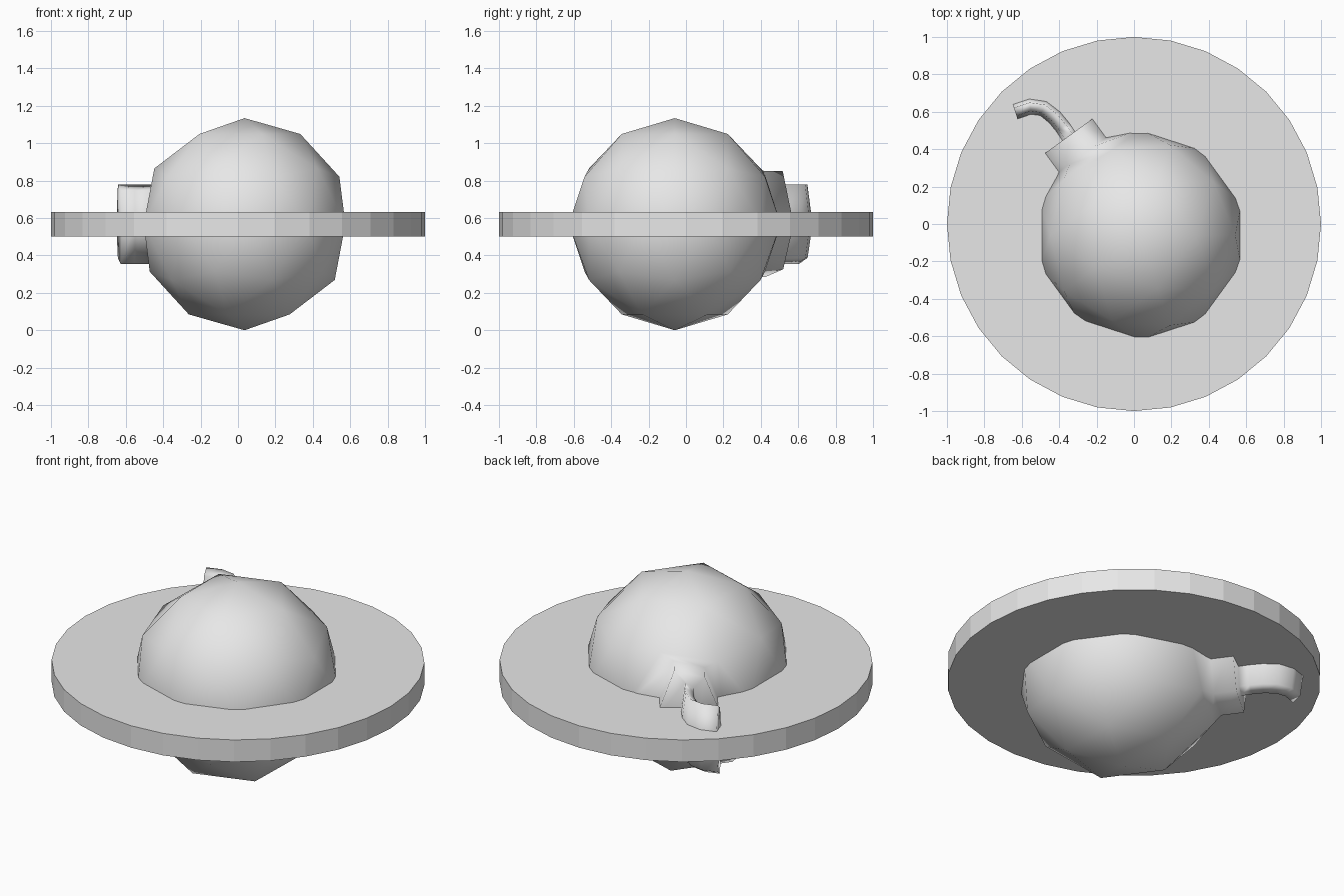
import bpy
import bmesh
import math
from mathutils import Vector

if "Cube" in bpy.data.objects:
    bpy.data.objects.remove(bpy.data.objects["Cube"], do_unlink=True)

grey = bpy.data.materials.new("light_grey")
grey.use_nodes = True
grey.diffuse_color = (0.8, 0.8, 0.8, 1)
grey.node_tree.nodes["Principled BSDF"].inputs["Base Color"].default_value = (0.8, 0.8, 0.8, 1)

# Flat disc around the middle
bpy.ops.mesh.primitive_cylinder_add(vertices=32, radius=1, depth=0.13, location=(0, 0, 0.567))
disc = bpy.context.object
disc.name = "disc"
disc.data.materials.append(grey)

# Round body: low-poly ball
RADIUS = 0.567
CENTRE = Vector((0.035, -0.06, RADIUS))
bm = bmesh.new()
bmesh.ops.create_icosphere(bm, subdivisions=2, radius=RADIUS)

# Merge the six triangles around one equator point into a hexagon
angle = math.radians(126)
out = Vector((math.cos(angle), math.sin(angle), 0))
side = Vector((out.y, -out.x, 0))
hub = max(bm.verts, key=lambda v: v.co.dot(out))
hexagon = bmesh.ops.dissolve_verts(bm, verts=[hub])
cap = min(bm.faces, key=lambda f: (f.calc_center_median() - out * RADIUS).length)
outline = [(v.co.dot(side), v.co.z) for v in cap.verts]


def extrude_ring(face, centre, direction, width, height):
    """Extrude the face to a scaled copy of the hexagon at a new place."""
    across = Vector((direction.y, -direction.x, 0)).normalized()
    new = bmesh.ops.extrude_discrete_faces(bm, faces=[face])["faces"][0]
    for vert, (t, z) in zip(new.verts, outline):
        vert.co = centre + across * t * width + Vector((0, 0, z * height))
    return new


# Neck, then a step in to the fuse
cap = extrude_ring(cap, out * 0.53, out, 0.54, 0.95)
cap = extrude_ring(cap, out * 0.655, out, 0.54, 0.95)

# Fuse: tall band that bends sideways
path = [Vector((x, y, CENTRE.z)) - CENTRE for x, y in
        [(-0.35, 0.47), (-0.382, 0.518), (-0.425, 0.57),
         (-0.485, 0.617), (-0.555, 0.627), (-0.635, 0.6)]]
for i, point in enumerate(path):
    direction = out if i == 0 else path[min(i + 1, len(path) - 1)] - path[i - 1]
    cap = extrude_ring(cap, point, direction, 0.15, 0.71)

bmesh.ops.recalc_face_normals(bm, faces=bm.faces)
for face in bm.faces:
    face.smooth = True
mesh = bpy.data.meshes.new("body_with_fuse")
bm.to_mesh(mesh)
bm.free()
mesh.materials.append(grey)
body = bpy.data.objects.new("body_with_fuse", mesh)
body.location = CENTRE
bpy.context.collection.objects.link(body)
